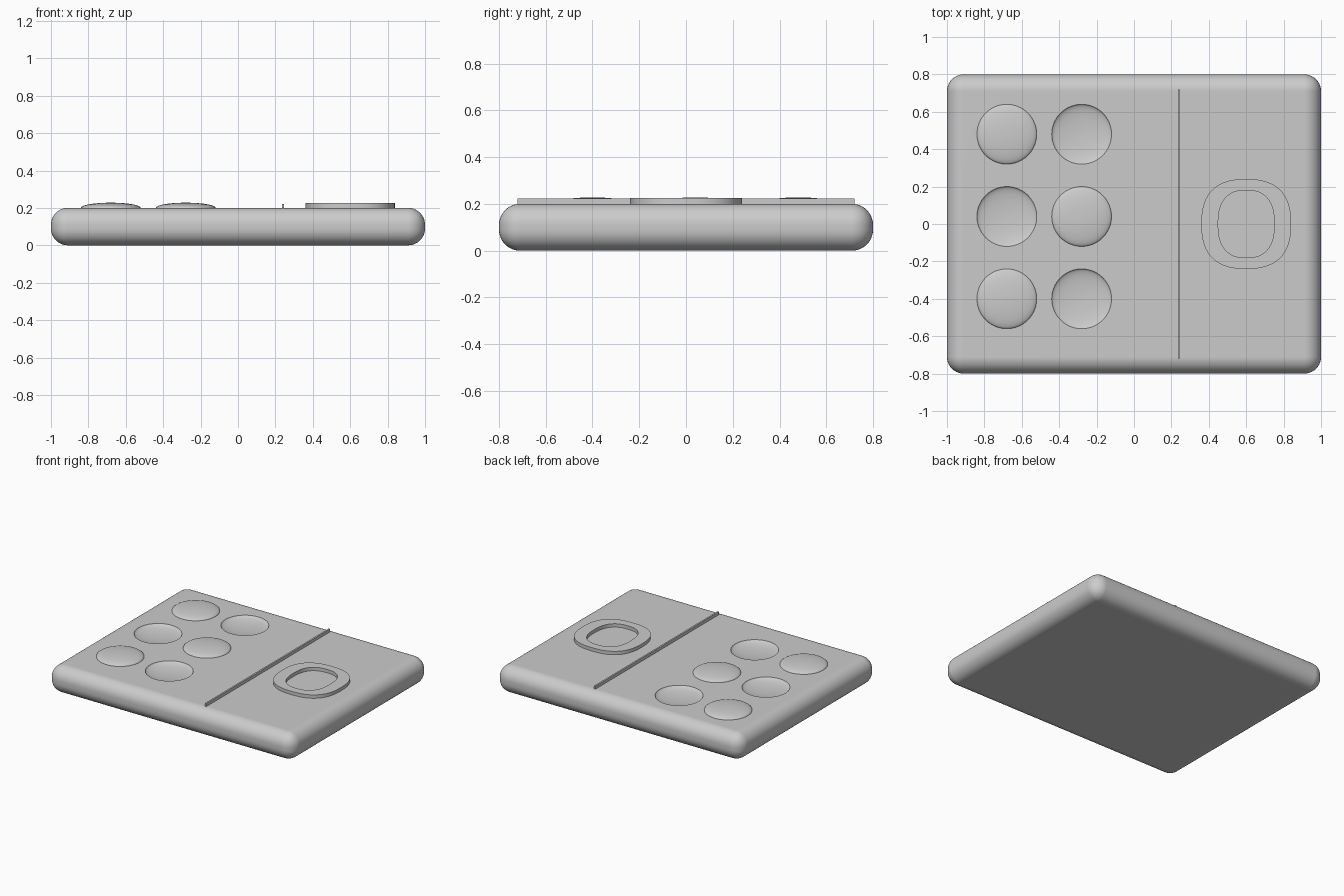
import bpy
import bmesh
from math import cos, sin, pi, radians, copysign

cube = bpy.data.objects.get("Cube")
if cube:
    bpy.data.objects.remove(cube, do_unlink=True)

TOP = 0.2          # height of the slab's flat face
DOT_R = 0.16
DOT_H = 0.028

grey = bpy.data.materials.new("light_grey")
grey.use_nodes = True
grey.diffuse_color = (0.6, 0.6, 0.6, 1)
bsdf = grey.node_tree.nodes["Principled BSDF"]
bsdf.inputs["Base Color"].default_value = grey.diffuse_color
bsdf.inputs["Roughness"].default_value = 0.6


def make_object(name, bm):
    bmesh.ops.recalc_face_normals(bm, faces=bm.faces)
    mesh = bpy.data.meshes.new(name)
    bm.to_mesh(mesh)
    bm.free()
    mesh.materials.append(grey)
    obj = bpy.data.objects.new(name, mesh)
    bpy.context.collection.objects.link(obj)
    return obj


def select_only(obj):
    bpy.ops.object.select_all(action='DESELECT')
    obj.select_set(True)
    bpy.context.view_layer.objects.active = obj


def smooth(obj, angle=35):
    select_only(obj)
    bpy.ops.object.shade_smooth_by_angle(angle=radians(angle))


def box(name, size, centre):
    bm = bmesh.new()
    bmesh.ops.create_cube(bm, size=1)
    bmesh.ops.scale(bm, vec=size, verts=bm.verts)
    bmesh.ops.translate(bm, vec=centre, verts=bm.verts)
    return make_object(name, bm)


def loft(name, sections, x, y, power=2, sides=64, caps=True):
    """Join superellipse sections (rx, ry, z); power 2 gives circles."""
    def bulge(v):
        return copysign(abs(v) ** (2 / power), v)
    bm = bmesh.new()
    loops = []
    for rx, ry, z in sections:
        angles = [2 * pi * i / sides for i in range(sides)]
        loops.append([bm.verts.new((x + rx * bulge(cos(a)), y + ry * bulge(sin(a)), z))
                      for a in angles])
    for a, b in zip(loops, loops[1:]):
        for i in range(sides):
            j = (i + 1) % sides
            bm.faces.new((a[i], a[j], b[j], b[i]))
    if caps:
        bm.faces.new(loops[0])
        bm.faces.new(loops[-1])
    return make_object(name, bm)


def dot(name, x, y, direction):
    """Half ellipsoid, bulging up (1) or down (-1), with a short skirt behind."""
    steps = 12
    sections = [(DOT_R, DOT_R, TOP - direction * 0.02)]
    for i in range(steps):
        a = i / steps * pi / 2
        r = DOT_R * cos(a)
        sections.append((r, r, TOP + direction * DOT_H * sin(a)))
    sections.append((0.004, 0.004, TOP + direction * DOT_H))
    return loft(name, sections, x, y)


# Slab with rounded edges
slab = box("slab", (2, 1.6, TOP), (0, 0, TOP / 2))
bevel = slab.modifiers.new("round_edges", 'BEVEL')
bevel.width = 0.09
bevel.segments = 10

# Six dots, alternately raised and hollow
cutters = []
for row, y in enumerate((0.48, 0.04, -0.4)):
    for col, x in enumerate((-0.68, -0.28)):
        if (row + col) % 2 == 0:
            smooth(dot(f"raised_dot_{row + 1}", x, y, 1))
        else:
            cutter = dot(f"hollow_cutter_{row + 1}", x, y, -1)
            cut = slab.modifiers.new("hollow", 'BOOLEAN')
            cut.operation = 'DIFFERENCE'
            cut.solver = 'EXACT'
            cut.object = cutter
            cutters.append(cutter)

# Bake the hollows, then drop the cutters
select_only(slab)
for name in [m.name for m in slab.modifiers]:
    bpy.ops.object.modifier_apply(modifier=slab.modifiers[0].name)
for cutter in cutters:
    bpy.data.objects.remove(cutter, do_unlink=True)
smooth(slab)
weighted = slab.modifiers.new("flat_face_normals", 'WEIGHTED_NORMAL')
weighted.keep_sharp = True

# Thin dividing ridge
box("divider_ridge", (0.012, 1.44, 0.032), (0.24, 0, TOP + 0.006))

# Raised squarish ring, open in the middle
ring_top = TOP + 0.025
ring = loft("raised_ring",
            [(0.24, 0.24, TOP - 0.01), (0.24, 0.24, ring_top),
             (0.15, 0.18, ring_top), (0.15, 0.18, TOP - 0.01)],
            0.6, 0, power=2.5, caps=False)
smooth(ring)
